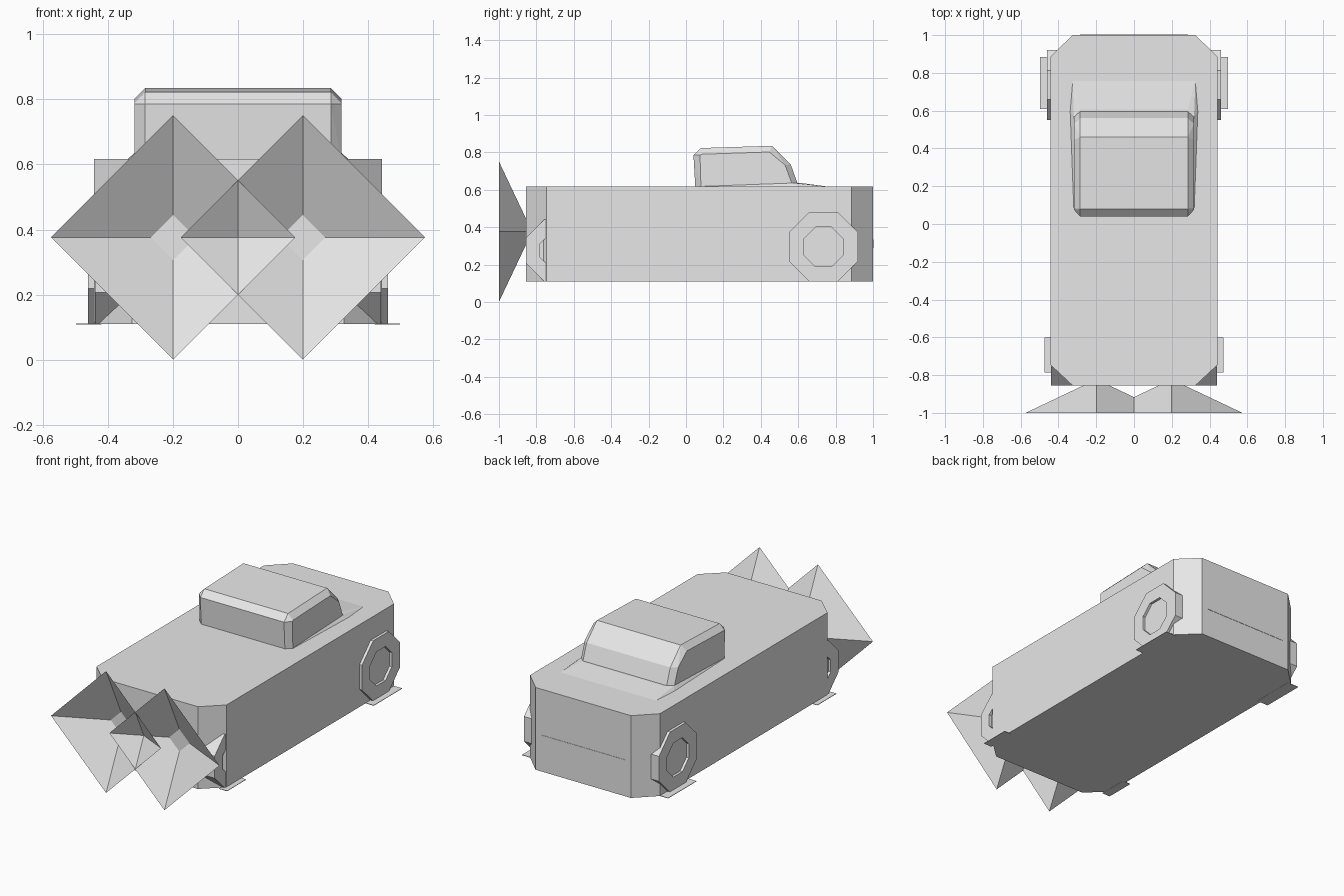
import bpy, bmesh, math

if "Cube" in bpy.data.objects:
    bpy.data.objects.remove(bpy.data.objects["Cube"])

grey = bpy.data.materials.new("light_grey")
grey.diffuse_color = (0.8, 0.8, 0.8, 1)
grey.use_nodes = True
grey.node_tree.nodes["Principled BSDF"].inputs["Base Color"].default_value = grey.diffuse_color


def finish(bm, name):
    bmesh.ops.recalc_face_normals(bm, faces=bm.faces)
    me = bpy.data.meshes.new(name)
    bm.to_mesh(me)
    bm.free()
    me.materials.append(grey)
    ob = bpy.data.objects.new(name, me)
    bpy.context.collection.objects.link(ob)
    return ob


def hull(name, pts):
    """Convex solid around points mirrored in x."""
    bm = bmesh.new()
    for x, y, z in pts:
        for s in (-1, 1):
            bm.verts.new((s * x, y, z))
    bmesh.ops.convex_hull(bm, input=bm.verts)
    bmesh.ops.dissolve_limit(bm, angle_limit=0.01, verts=bm.verts, edges=bm.edges)
    return finish(bm, name)


def box(name, x0, x1, y0, y1, z0, z1):
    bm = bmesh.new()
    bmesh.ops.create_cube(bm, size=1)
    for v in bm.verts:
        v.co = ((x0 + x1) / 2 + v.co.x * (x1 - x0),
                (y0 + y1) / 2 + v.co.y * (y1 - y0),
                (z0 + z1) / 2 + v.co.z * (z1 - z0))
    return finish(bm, name)


def loft(name, rings, caps):
    """Skin a list of equal-sized point rings."""
    bm = bmesh.new()
    rows = [[bm.verts.new(p) for p in r] for r in rings]
    n = len(rows[0])
    for a, b in zip(rows, rows[1:]):
        for i in range(n):
            j = (i + 1) % n
            bm.faces.new((a[i], a[j], b[j], b[i]))
    if caps:
        bm.faces.new(rows[0])
        bm.faces.new(rows[-1])
    return finish(bm, name)


# Body: box with chamfered vertical corners
hull("body", [(x, y, z) for z in (0.11, 0.617) for x, y in
              ((0.325, -0.855), (0.443, -0.745), (0.443, 0.885), (0.325, 1.0))])

# Cabin: outer profile on the middle width, inset profile on the sides
outer = [(0.05, 0.61), (0.04, 0.785), (0.08, 0.823), (0.46, 0.835), (0.56, 0.735), (0.605, 0.61)]
inner = [(0.08, 0.61), (0.075, 0.785), (0.085, 0.79), (0.445, 0.802), (0.53, 0.732), (0.575, 0.61)]
hull("cabin", [(0.285, y, z) for y, z in outer] + [(0.318, y, z) for y, z in inner])

# Low fairing around the cabin base and ahead of the windscreen
hull("cabin_fairing", [(0.322, 0.08, 0.612), (0.34, 0.6, 0.615), (0.325, 0.765, 0.616),
                       (0.318, 0.08, 0.618), (0.318, 0.57, 0.636), (0.285, 0.607, 0.637)])


# Wheels: octagons with recessed hubs
def octagon(x, cy, cz, flat):
    r = flat / math.cos(math.pi / 8)
    return [(x, cy + r * math.cos(a), cz + r * math.sin(a))
            for a in ((i + 0.5) * math.pi / 4 for i in range(8))]


for side, s in (("left", -1), ("right", 1)):
    for end, cy, cz, r, hub, x in (("front", -0.69, 0.275, 0.165, 0.09, 0.44),
                                   ("rear", 0.735, 0.295, 0.185, 0.105, 0.46)):
        loft(f"{end}_wheel_{side}",
             [octagon(s * 0.3, cy, cz, r), octagon(s * x, cy, cz, r),
              octagon(s * x, cy, cz, hub), octagon(s * (x - 0.016), cy, cz, hub)], True)
    # Thin ground plates beside the wheels
    for end, y0, y1, x in (("front", -0.785, -0.6, 0.475), ("rear", 0.61, 0.885, 0.498)):
        a, b = sorted((s * 0.42, s * x))
        box(f"{end}_plate_{side}", a, b, y0, y1, 0.109, 0.112)

    # Flared four-sided nozzle, open at both ends
    def diamond(y, r):
        return [(s * 0.199 + r * math.cos(i * math.pi / 2), y,
                 0.376 + r * math.sin(i * math.pi / 2)) for i in range(4)]
    loft(f"nozzle_{side}", [diamond(-1.0, 0.375), diamond(-0.854, 0.067)], False)

# Thin strip across the far end
box("end_strip", -0.285, 0.285, 0.995, 1.002, 0.29, 0.335)
